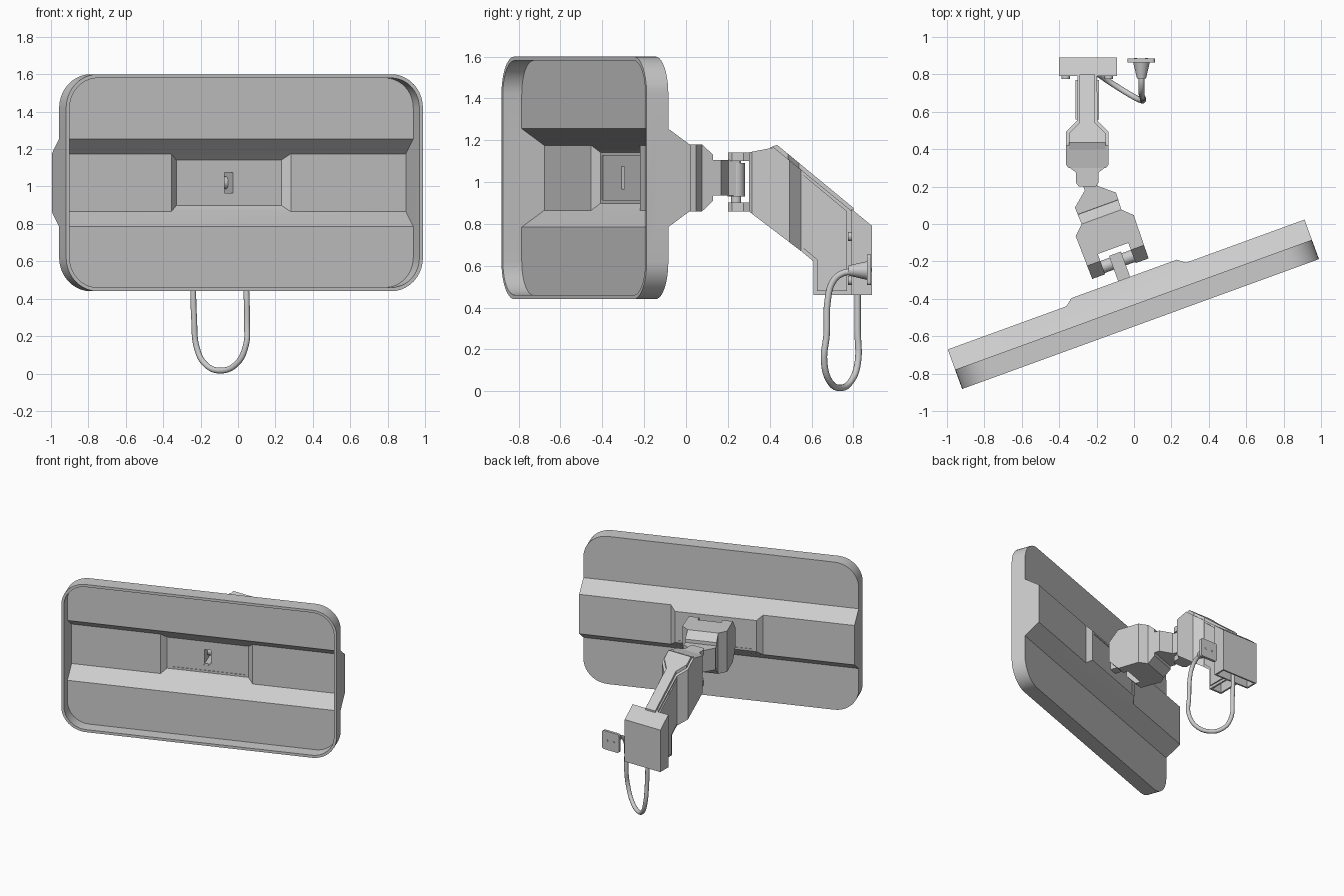
import bpy, bmesh, math
from mathutils import Matrix, Vector

cube = bpy.data.objects.get("Cube")
if cube:
    bpy.data.objects.remove(cube)

# Frames: the panel side is turned about the vertical, the arm side is square
PANEL = Matrix.Translation((0.035, -0.535, 1.02)) @ Matrix.Rotation(math.radians(20), 4, 'Z')
ARM = Matrix.Translation((-0.25, 0, 0))


def prism(name, pts, axis, lo, hi):
    """Extrude a 2D outline along an axis."""
    place = {'x': lambda a, b, t: (t, a, b),
             'y': lambda a, b, t: (a, t, b),
             'z': lambda a, b, t: (a, b, t)}[axis]
    bm = bmesh.new()
    face = bm.faces.new([bm.verts.new(place(a, b, lo)) for a, b in pts])
    new = bmesh.ops.extrude_face_region(bm, geom=[face])["geom"]
    shift = Vector(place(0, 0, hi - lo))
    bmesh.ops.translate(bm, vec=shift, verts=[g for g in new if isinstance(g, bmesh.types.BMVert)])
    bmesh.ops.recalc_face_normals(bm, faces=bm.faces)
    mesh = bpy.data.meshes.new(name)
    bm.to_mesh(mesh)
    bm.free()
    obj = bpy.data.objects.new(name, mesh)
    bpy.context.collection.objects.link(obj)
    return obj


def box(name, x, y, z):
    return prism(name, [(x[0], y[0]), (x[1], y[0]), (x[1], y[1]), (x[0], y[1])], 'z', *z)


def bake(obj):
    """Replace an object's mesh by its modified result."""
    graph = bpy.context.evaluated_depsgraph_get()
    mesh = bpy.data.meshes.new_from_object(obj.evaluated_get(graph))
    obj.modifiers.clear()
    obj.data = mesh


def combine(obj, other, op):
    mod = obj.modifiers.new(op.title(), 'BOOLEAN')
    mod.object, mod.operation, mod.solver = other, op, 'EXACT'
    bake(obj)
    bpy.data.objects.remove(other)
    return obj


def cut(obj, x, y, z):
    return combine(obj, box("cutter", x, y, z), 'DIFFERENCE')


def sides(pts):
    """Mirror (half width, y) points into a plan outline."""
    return pts + [(-w, y) for w, y in reversed(pts)]


def levels(pts):
    """Mirror (y, half height) points into a side outline."""
    return pts + [(y, -h) for y, h in reversed(pts)]


def carve(name, side, plan):
    """Solid with a given side outline and a given plan outline."""
    return combine(prism(name, side, 'x', -2, 2), prism("plan", plan, 'z', -2, 3), 'INTERSECT')


def rounded(w, h, r, n=10):
    pts = []
    for i, (sx, sz) in enumerate([(1, 1), (-1, 1), (-1, -1), (1, -1)]):
        for k in range(n + 1):
            a = math.pi / 2 * (i + k / n)
            pts.append((sx * (w - r) + r * math.cos(a), sz * (h - r) + r * math.sin(a)))
    return pts


def cylinder(name, radius, axis, lo, hi, centre=(0, 0), n=24):
    pts = [(centre[0] + radius * math.cos(math.tau * k / n),
            centre[1] + radius * math.sin(math.tau * k / n)) for k in range(n)]
    return prism(name, pts, axis, lo, hi)


def finish(obj, frame):
    obj.matrix_world = frame
    bpy.ops.object.select_all(action='DESELECT')
    obj.select_set(True)
    bpy.context.view_layer.objects.active = obj
    bpy.ops.object.shade_smooth_by_angle(angle=math.radians(25))
    return obj


# Panel: rounded tray, long channel and centre pad, hollowed from the front
def panel_parts(wall, front, depth):
    w = 1.015 - wall
    tray = prism("panel_shell", rounded(w, 0.58 - wall, 0.18 - wall), 'y', front, 0.11 - depth)
    channel = prism("channel", levels([(0.05, 0.235), (0.11 - depth, 0.235), (0.225 - depth, 0.155)]),
                    'x', -w, w)
    pad = carve("pad", levels([(0.15, 0.155), (0.225 - depth, 0.155), (0.257 - depth, 0.122)]),
                sides([(0.34, 0.15), (0.34, 0.225 - depth), (0.3, 0.257 - depth)]))
    return tray, channel, pad


shell, *extras = panel_parts(0, 0, 0)
for part in extras:
    combine(shell, part, 'UNION')
for part in panel_parts(0.02, -0.1, 0.014):
    combine(shell, part, 'DIFFERENCE')
cut(shell, (-0.276, 0.276), (0.2, 0.247), (-0.106, 0.106))
cut(shell, (-0.276, 0.276), (0.253, 0.3), (-0.106, 0.106))
cut(shell, (-0.033, 0.033), (0.2, 0.3), (-0.065, 0.065))
finish(shell, PANEL)

# Hollow stalk and tilt pin
stalk = box("panel_stalk", (-0.034, 0.034), (0.249, 0.4), (-0.066, 0.066))
cut(stalk, (-0.024, 0.024), (0.2, 0.385), (-0.054, 0.054))
finish(stalk, PANEL)
finish(cylinder("tilt_pin", 0.034, 'x', -0.1, 0.1, (0.356, 0)), PANEL)

# Forked swivel head with a stepped neck
head = carve("swivel_head",
             levels([(0.315, 0.08), (0.39, 0.16), (0.61, 0.16), (0.665, 0.11), (0.666, 0.085), (0.78, 0.085)]),
             sides([(0.16, 0.3), (0.165, 0.56), (0.113, 0.61), (0.117, 0.705), (0.04, 0.77)]))
cut(head, (-0.087, 0.087), (0.2, 0.43), (-0.3, 0.3))
finish(head, PANEL)
finish(box("swivel_tongue", (-0.036, 0.036), (0.75, 0.83), (-0.085, 0.085)), PANEL)

# Vertical hinge
finish(cylinder("hinge_barrel", 0.042, 'z', 0.93, 1.09, (0, 0.24)), ARM)
finish(cylinder("hinge_pin", 0.024, 'z', 0.87, 1.13, (0, 0.24)), ARM)
lug = sides([(0.045, 0.2), (0.06, 0.22), (0.06, 0.275), (0.1125, 0.315)])
for name, z in (("lower_hinge_lug", 0.86), ("upper_hinge_lug", 1.1)):
    finish(prism(name, lug, 'z', z, z + 0.042), ARM)

# Bent arm, wide at the hinge and narrow at the wall
arm = carve("arm",
            [(0.3, 1.142), (0.42, 1.165), (0.8, 0.855), (0.8, 0.46), (0.61, 0.46),
             (0.61, 0.62), (0.55, 0.67), (0.3, 0.86)],
            sides([(0.1, 0.3), (0.1125, 0.315), (0.1125, 0.495), (0.056, 0.55), (0.052, 0.8)]))
cut(arm, (-0.04, 0.04), (0.625, 0.79), (0.4, 0.56))
finish(arm, ARM)
cap = carve("arm_cap",
            [(0.4, 1.165), (0.435, 1.178), (0.8, 0.877), (0.8, 0.84), (0.43, 1.14)],
            sides([(0.097, 0.4), (0.097, 0.487), (0.042, 0.54), (0.042, 0.8)]))
finish(cap, ARM)
panel_outline = [(0.56, 1.035), (0.77, 0.86), (0.77, 0.48), (0.625, 0.48), (0.625, 0.63), (0.56, 0.685)]
for name, s in (("left_arm_panel", 1), ("right_arm_panel", -1)):
    finish(prism(name, panel_outline, 'x', s * 0.045, s * 0.063), ARM)

# Wall base, open underneath
base = prism("wall_base", [(0.79, 0.872), (0.89, 0.79), (0.89, 0.46), (0.79, 0.46)], 'x', -0.15, 0.16)
cut(base, (-0.137, 0.147), (0.802, 0.878), (0.4, 0.56))
finish(base, ARM)
for x in (-0.115, 0.115):
    for z in (0.53, 0.74):
        finish(cylinder("base_screw", 0.022, 'y', 0.775, 0.795, (x, z), 16), ARM)

# Cable loop and its wall connector
path = [(-0.24, 0.82, 0.57), (-0.235, 0.82, 0.3), (-0.218, 0.82, 0.13), (-0.175, 0.79, 0.05),
        (-0.1, 0.74, 0.016), (-0.01, 0.685, 0.05), (0.042, 0.66, 0.15), (0.048, 0.672, 0.27),
        (0.045, 0.677, 0.43), (0.04, 0.7, 0.52), (0.04, 0.74, 0.56), (0.04, 0.81, 0.575)]
curve = bpy.data.curves.new("cable", 'CURVE')
curve.dimensions = '3D'
curve.bevel_depth, curve.bevel_resolution = 0.0155, 4
curve.use_fill_caps = True
spline = curve.splines.new('BEZIER')
spline.bezier_points.add(len(path) - 1)
for point, co in zip(spline.bezier_points, path):
    point.co = co
    point.handle_left_type = point.handle_right_type = 'AUTO'
cable = bpy.data.objects.new("cable", curve)
bpy.context.collection.objects.link(cable)

bpy.ops.mesh.primitive_cone_add(vertices=24, radius1=0.045, radius2=0.024, depth=0.09,
                                location=(0.04, 0.822, 0.577), rotation=(math.pi / 2, 0, 0))
cone = bpy.context.object
cone.name = "connector_cone"
finish(cone, cone.matrix_world.copy())
plate = prism("connector_plate", rounded(0.073, 0.073, 0.015, 4), 'y', 0.864, 0.884)
finish(plate, Matrix.Translation((0.038, 0, 0.58)))
for x in (-0.03, 0.03):
    screw = cylinder("connector_screw", 0.008, 'y', 0.88, 0.887, (x, 0), 12)
    finish(screw, Matrix.Translation((0.038, 0, 0.58)))
